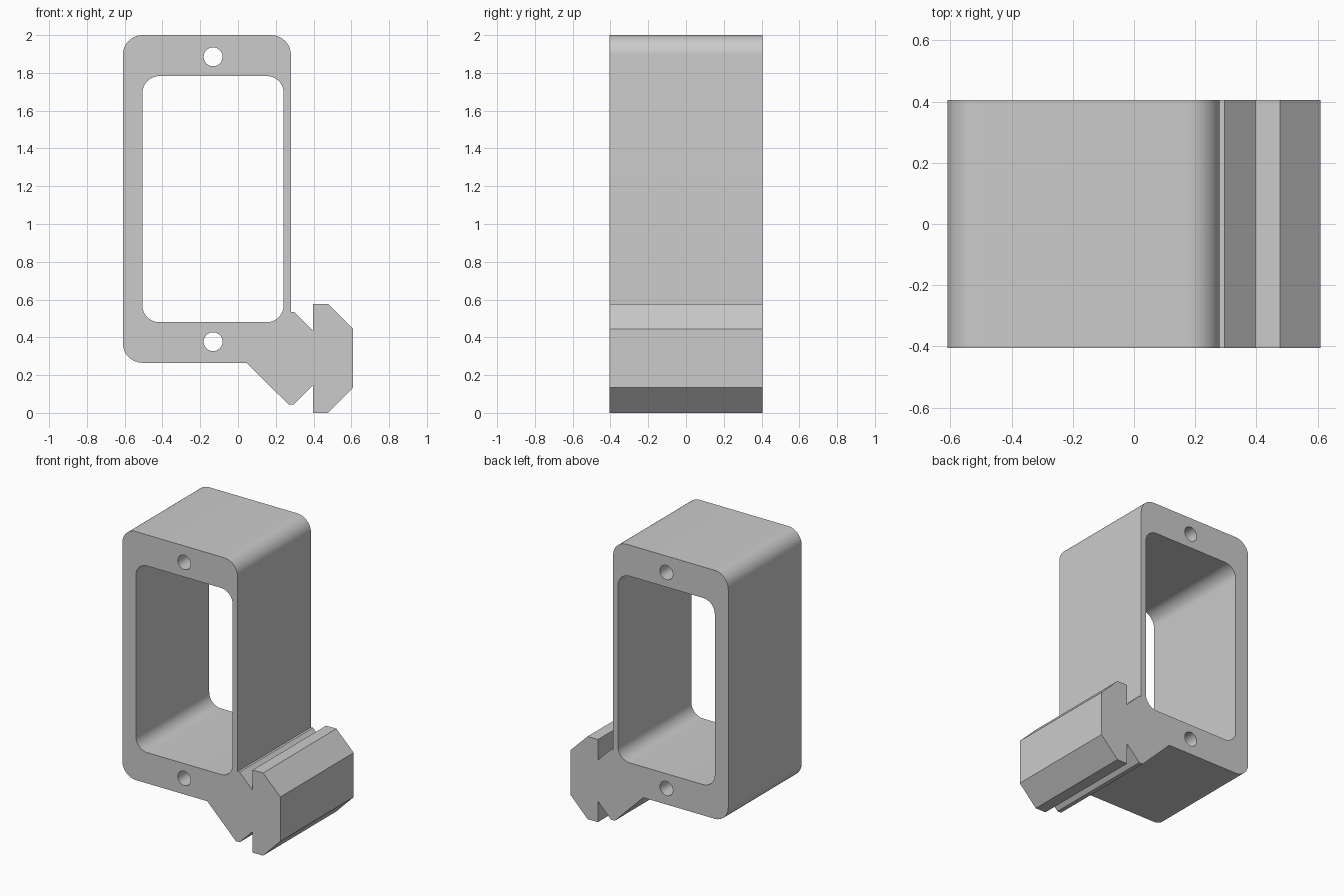
import bpy
import bmesh
from math import cos, sin, pi
from mathutils import Vector

cube = bpy.data.objects.get("Cube")
if cube:
    bpy.data.objects.remove(cube, do_unlink=True)

HALF_DEPTH = 0.405


def arc(cx, cz, r, start, sweep, steps):
    """Points along an arc, angles in quarter turns."""
    return [(cx + r * cos((start + sweep * i / steps) * pi / 2),
             cz + r * sin((start + sweep * i / steps) * pi / 2))
            for i in range(steps + 1)]


def rounded_rect(x0, x1, z0, z1, r):
    corners = [(x1 - r, z1 - r), (x0 + r, z1 - r), (x0 + r, z0 + r), (x1 - r, z0 + r)]
    return [p for q, (cx, cz) in enumerate(corners) for p in arc(cx, cz, r, q, 1, 12)]


def circle(cx, cz, r):
    return arc(cx, cz, r, 0, 4, 32)[:-1]


def extrude_profile(name, loops, material):
    """Fill nested outlines, the later ones being holes, and extrude along y."""
    bm = bmesh.new()
    for loop in loops:
        verts = [bm.verts.new((x, -HALF_DEPTH, z)) for x, z in loop]
        for a, b in zip(verts, verts[1:] + verts[:1]):
            bm.edges.new((a, b))
    bmesh.ops.triangle_fill(bm, use_beauty=True, use_dissolve=False,
                            edges=bm.edges[:], normal=Vector((0, -1, 0)))
    back = bmesh.ops.extrude_face_region(bm, geom=bm.faces[:], use_keep_orig=True)
    bmesh.ops.translate(bm, vec=(0, 2 * HALF_DEPTH, 0),
                        verts=[g for g in back["geom"] if isinstance(g, bmesh.types.BMVert)])
    bmesh.ops.recalc_face_normals(bm, faces=bm.faces[:])
    mesh = bpy.data.meshes.new(name)
    bm.to_mesh(mesh)
    bm.free()
    mesh.materials.append(material)
    obj = bpy.data.objects.new(name, mesh)
    bpy.context.collection.objects.link(obj)
    return obj


grey = bpy.data.materials.new("grey_plastic")
grey.use_nodes = True
colour = (0.6, 0.6, 0.6, 1)
grey.diffuse_color = colour
grey.node_tree.nodes["Principled BSDF"].inputs["Base Color"].default_value = colour

# Frame outline, with the notched rail replacing its lower right corner
frame = rounded_rect(-0.61, 0.28, 0.265, 2.0, 0.105)[:-13]
rail = [(0.046, 0.265), (0.267, 0.045), (0.296, 0.045), (0.397, 0.146),
        (0.397, 0), (0.477, 0), (0.61, 0.135), (0.61, 0.445), (0.477, 0.577),
        (0.397, 0.577), (0.397, 0.434), (0.296, 0.535), (0.28, 0.535)]

# Window and the two screw holes
window = rounded_rect(-0.506, 0.242, 0.48, 1.783, 0.09)
screw_holes = [circle(-0.132, z, 0.05) for z in (0.377, 1.885)]

bracket = extrude_profile("rail_bracket", [frame + rail, window] + screw_holes, grey)

bpy.ops.object.select_all(action='DESELECT')
bpy.context.view_layer.objects.active = bracket
bracket.select_set(True)
bpy.ops.object.shade_smooth_by_angle(angle=pi / 6)
